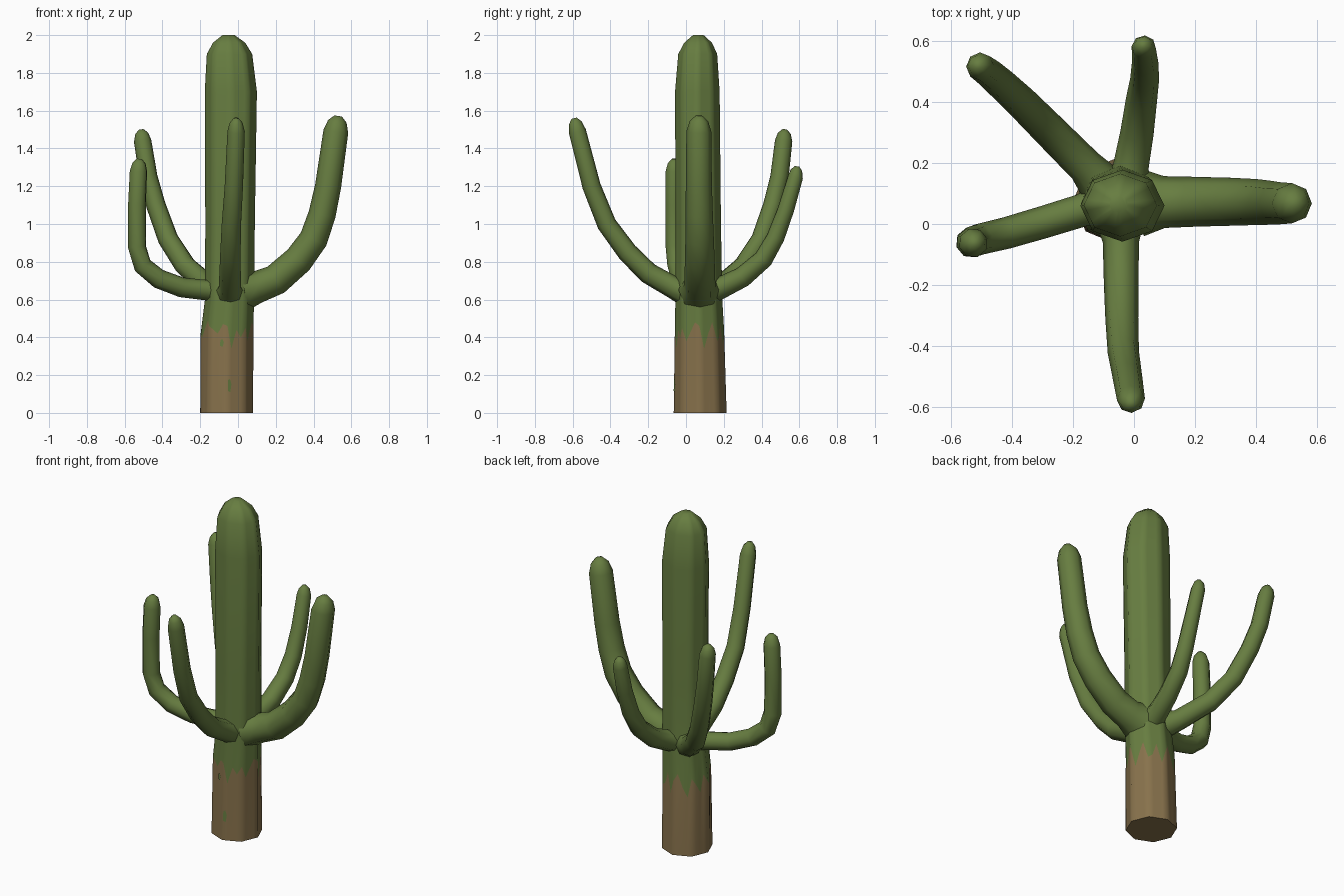
import bpy, bmesh, math
from mathutils import Vector

if "Cube" in bpy.data.objects:
    bpy.data.objects.remove(bpy.data.objects["Cube"])


def material(name, rgb):
    m = bpy.data.materials.new(name)
    m.diffuse_color = (*rgb, 1)
    m.use_nodes = True
    m.node_tree.nodes["Principled BSDF"].inputs["Base Color"].default_value = m.diffuse_color
    return m


GREEN = material("cactus green", (0.135, 0.205, 0.052))
BROWN = material("dry bark brown", (0.245, 0.168, 0.072))


def finish(name, bm, mats, smooth=60):
    bmesh.ops.recalc_face_normals(bm, faces=bm.faces[:])
    me = bpy.data.meshes.new(name)
    bm.to_mesh(me)
    bm.free()
    for m in mats:
        me.materials.append(m)
    ob = bpy.data.objects.new(name, me)
    bpy.context.collection.objects.link(ob)
    bpy.context.view_layer.objects.active = ob
    ob.select_set(True)
    bpy.ops.object.shade_smooth_by_angle(angle=math.radians(smooth))
    ob.select_set(False)
    return ob


def loft(bm, rings, brown_rows=0):
    rows = [[bm.verts.new(p) for p in ring] for ring in rings]
    n = len(rows[0])
    for r, (a, b) in enumerate(zip(rows, rows[1:])):
        for i in range(n):
            j = (i + 1) % n
            f = bm.faces.new((a[i], a[j], b[j], b[i]))
            f.material_index = 1 if r < brown_rows else 0
    bm.faces.new(rows[0][::-1]).material_index = 1 if brown_rows else 0
    bm.faces.new(rows[-1])


# trunk: z, centre x, centre y, radius x, radius y
TRUNK = [(0, -.06, .075, .14, .14), (.4, -.06, .072, .14, .132),
         (.6, -.045, .068, .13, .124), (1.0, -.042, .065, .131, .12),
         (1.7, -.038, .06, .138, .118), (1.9, -.045, .062, .12, .103),
         (1.96, -.047, .064, .085, .073), (2.0, -.05, .065, .032, .028)]
SUB = 4                      # columns per octagon side
COLS = 8 * SUB


def trunk_point(col, z, out=0.0):
    """Point on the octagonal trunk surface at a column and height."""
    for lo, hi in zip(TRUNK, TRUNK[1:]):
        if z <= hi[0]:
            break
    t = (z - lo[0]) / (hi[0] - lo[0])
    _, cx, cy, rx, ry = [a + (b - a) * t for a, b in zip(lo, hi)]
    side, f = divmod(col / SUB, 1)
    a, b = side * math.pi / 4, (side + 1) * math.pi / 4
    x = math.cos(a) * (1 - f) + math.cos(b) * f
    y = math.sin(a) * (1 - f) + math.sin(b) * f
    return Vector((cx + x * (rx + out), cy + y * (ry + out), z))


# ragged upper edge of the bark, one height per column from +x round
RAGGED = [.46, .34, .42, .48, .38, .40, .47, .36, .44, .48, .40, .35, .46, .42, .37, .47,
          .42, .40, .45, .49, .46, .44, .42, .47, .46, .34, .44, .40, .45, .38, .43, .48]
bm = bmesh.new()
rings = [[trunk_point(c, 0) for c in range(COLS)],
         [trunk_point(c, RAGGED[c]) for c in range(COLS)]]
rings += [[trunk_point(c, row[0]) for c in range(COLS)] for row in TRUNK[2:]]
loft(bm, rings, brown_rows=1)
finish("trunk", bm, [GREEN, BROWN])

# small green flecks on the bark
for k, (col, z, h) in enumerate([(24.6, .145, .035), (23.0, .37, .02)]):
    bm = bmesh.new()
    pts = [(-.45, -.8), (.2, -1), (.5, .2), (.1, 1), (-.4, .8)]
    bm.faces.new([bm.verts.new(trunk_point(col + u * .8, z + v * h, .004)) for u, v in pts])
    finish(f"green_fleck_{k + 1}", bm, [GREEN])


def arm(name, path, r0, r1, sides=8):
    """Tapering bent tube with a rounded tip; the last path point is the apex."""
    pts = [Vector(p) for p in path]
    apex = pts.pop()
    end = pts[-1]
    stations = []
    for i, p in enumerate(pts):
        d = pts[min(i + 1, len(pts) - 1)] - pts[max(i - 1, 0)]
        r = r0 + (r1 - r0) * i / (len(pts) - 1)
        stations.append((p, d.normalized(), r * (1.25 if i == 0 else 1)))
    d = (apex - end).normalized()
    stations += [(end.lerp(apex, .65), d, r1 * .75), (apex, d, r1 * .3)]
    # fixed sideways axis keeps the tube from twisting
    flat = Vector((end.x - pts[0].x, end.y - pts[0].y, 0))
    side = flat.cross(Vector((0, 0, 1))).normalized()
    rings = []
    for p, d, r in stations:
        up = side.cross(d).normalized()
        s = d.cross(up)
        rings.append([p + r * (s * math.cos(math.tau * k / sides) + up * math.sin(math.tau * k / sides))
                      for k in range(sides)])
    bm = bmesh.new()
    loft(bm, rings)
    finish(name, bm, [GREEN])


arm("right_arm", [(.03, .07, .65), (.1, .072, .665), (.2, .073, .705), (.32, .073, .81),
                  (.40, .072, .92), (.445, .07, 1.05), (.477, .068, 1.2), (.518, .068, 1.49),
                  (.53, .068, 1.572)], .088, .066)
arm("front_arm", [(-.045, .0, .64), (-.043, -.06, .66), (-.042, -.2, .74), (-.04, -.31, .85),
                  (-.035, -.42, 1.0), (-.022, -.50, 1.2), (-.01, -.575, 1.49),
                  (-.01, -.592, 1.56)], .062, .046)
arm("back_arm", [(-.02, .12, .65), (-.01, .19, .665), (.01, .3, .72), (.025, .41, .815),
                 (.035, .475, .93), (.037, .53, 1.08), (.032, .58, 1.25),
                 (.03, .588, 1.305)], .062, .04)
arm("back_left_arm", [(-.1, .12, .645), (-.16, .19, .675), (-.28, .31, .78), (-.37, .40, .92),
                      (-.435, .46, 1.1), (-.475, .495, 1.25), (-.505, .517, 1.44),
                      (-.513, .522, 1.5)], .062, .046)
arm("left_arm", [(-.1, .07, .65), (-.17, .045, .65), (-.3, .005, .665), (-.42, -.03, .71),
                 (-.505, -.05, .78), (-.535, -.06, .88), (-.535, -.062, 1.1), (-.527, -.062, 1.28),
                 (-.522, -.062, 1.345)], .055, .048)
